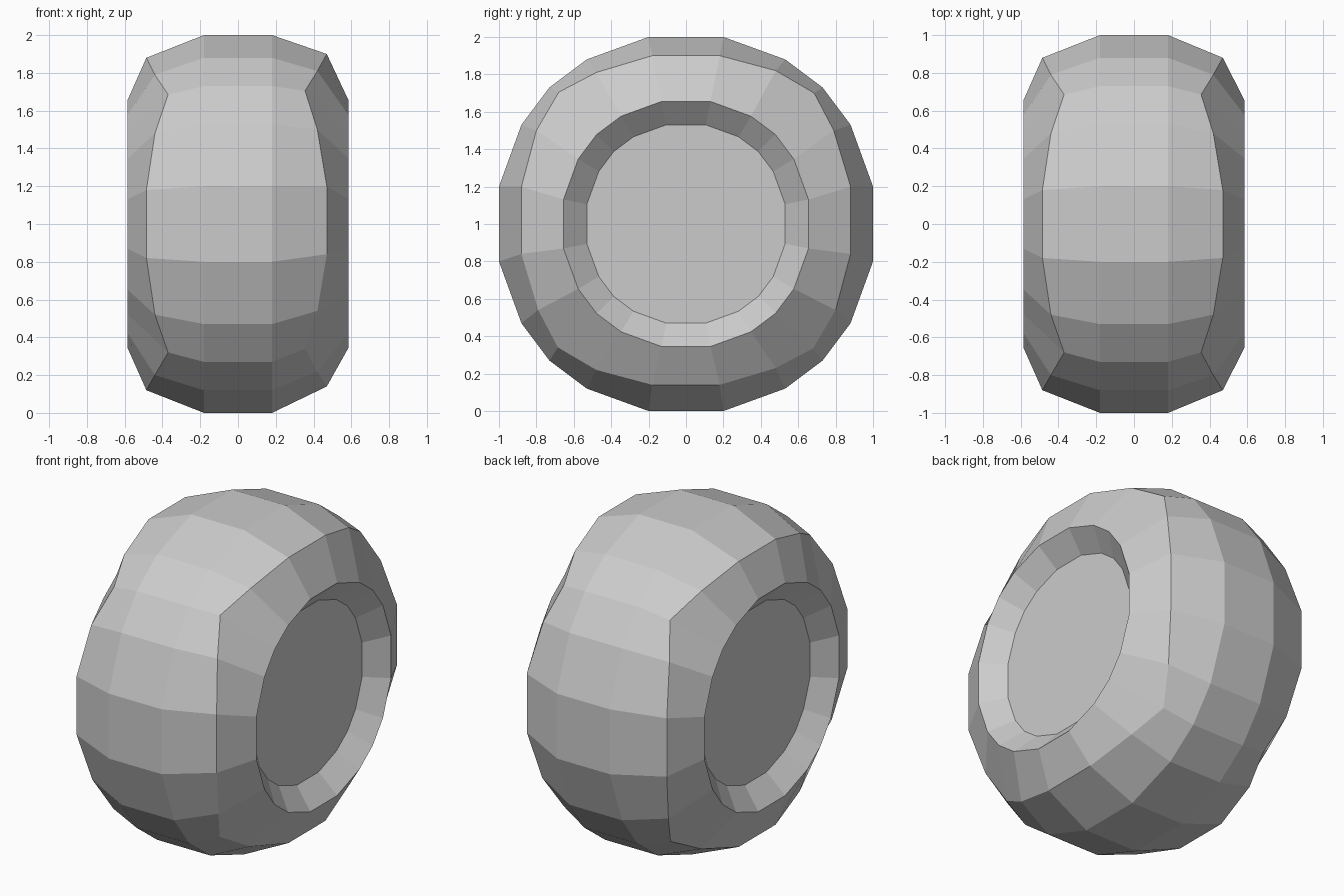
import bpy, bmesh

if "Cube" in bpy.data.objects:
    bpy.data.objects.remove(bpy.data.objects["Cube"])

# Quarter outlines (y, z), each completed to a 20-sided rounded square
OUTER = [(1.0, 0.20), (0.88, 0.53), (0.73, 0.73), (0.53, 0.88), (0.20, 1.0)]
SHOULDER = [(0.88, 0.18), (0.79, 0.48), (0.685, 0.68), (0.48, 0.80), (0.18, 0.88)]


def scaled(outline, s):
    return [(y * s, z * s) for y, z in outline]


def add_ring(bm, quarter, xs, lift=0.0):
    """Ring of 20 vertices; xs gives the x of each of the five quarter points."""
    pts = list(zip(xs, quarter))
    verts = []
    for _ in range(4):
        verts += [bm.verts.new((x, y, z + 1.0 + lift)) for x, (y, z) in pts]
        pts = [(x, (-z, y)) for x, (y, z) in pts]
    return verts


bm = bmesh.new()


def flat(x):
    return [x] * 5


# Cross-section from left recess, over the tread, to right recess
rings = [
    add_ring(bm, scaled(OUTER, 0.53), flat(-0.475)),
    add_ring(bm, scaled(OUTER, 0.655), flat(-0.585)),
    add_ring(bm, SHOULDER, [-0.485, -0.44, -0.37, -0.44, -0.485]),
    add_ring(bm, OUTER, flat(-0.18)),
    add_ring(bm, OUTER, flat(0.18)),
    add_ring(bm, SHOULDER, [0.47, 0.42, 0.355, 0.42, 0.47], 0.02),
    add_ring(bm, scaled(OUTER, 0.655), flat(0.585)),
    add_ring(bm, scaled(OUTER, 0.53), flat(0.475)),
]
for a, b in zip(rings, rings[1:]):
    for i in range(20):
        j = (i + 1) % 20
        bm.faces.new((a[i], a[j], b[j], b[i]))

# Flat hub discs
bm.faces.new(rings[0])
bm.faces.new(rings[-1])
bmesh.ops.recalc_face_normals(bm, faces=bm.faces)

mesh = bpy.data.meshes.new("wheel")
bm.to_mesh(mesh)
bm.free()
wheel = bpy.data.objects.new("wheel", mesh)
bpy.context.collection.objects.link(wheel)
